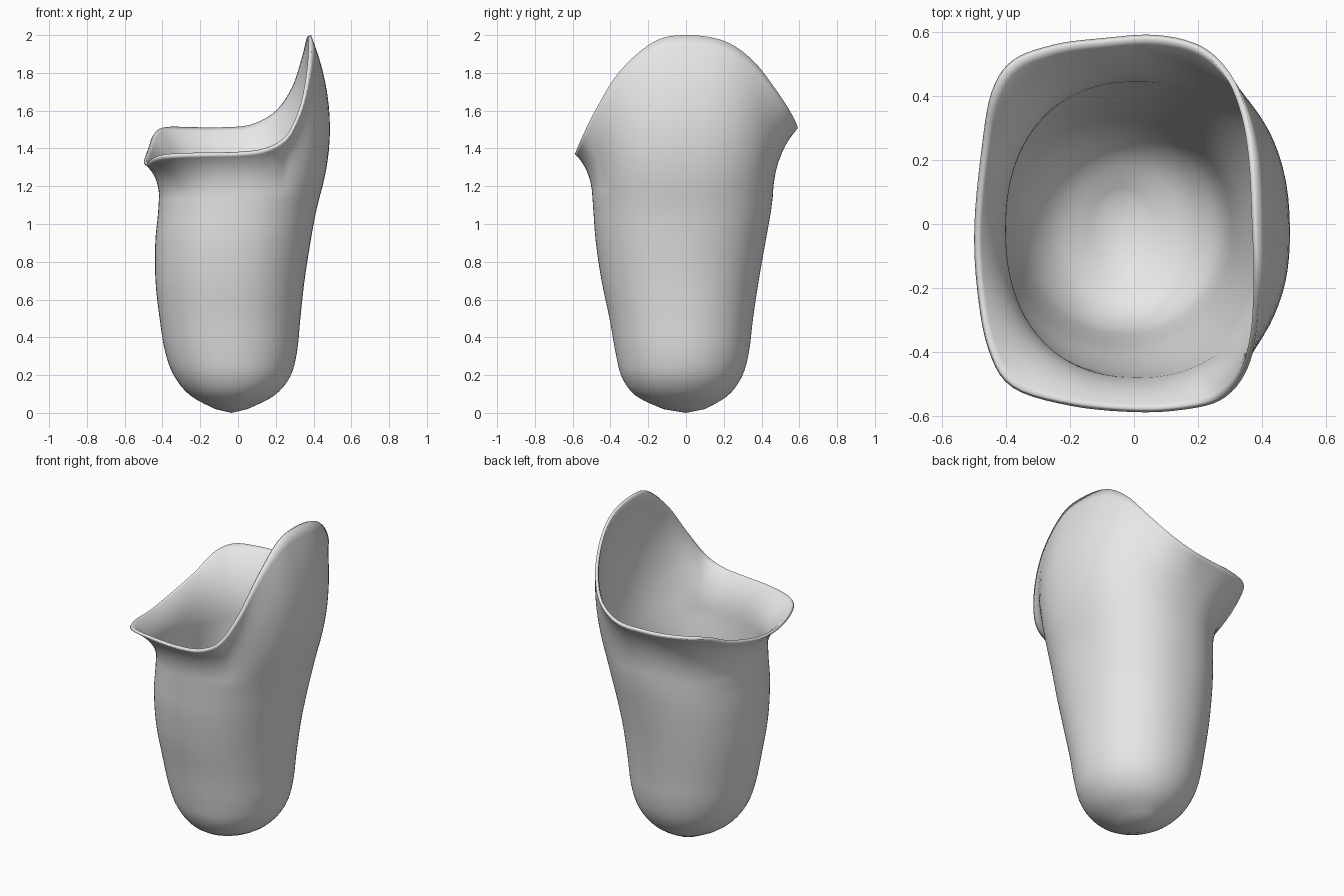
import bpy
import bmesh
import math
from mathutils import Vector

cube = bpy.data.objects.get("Cube")
if cube:
    bpy.data.objects.remove(cube, do_unlink=True)


def smooth_rows(rows, steps, closed):
    """Resample rows of numbers with a Catmull-Rom spline."""
    count = len(rows)
    pick = (lambda i: rows[i % count]) if closed else (lambda i: rows[max(0, min(count - 1, i))])
    result = []
    for i in range(count if closed else count - 1):
        a, b, c, d = (Vector(pick(i + k)) for k in (-1, 0, 1, 2))
        for s in range(steps):
            t = s / steps
            result.append(b + (c - a) * (t / 2)
                          + (a * 2 - b * 5 + c * 4 - d) * (t * t / 2)
                          + (b * 3 - a - c * 3 + d) * (t ** 3 / 2))
    if not closed:
        result.append(Vector(rows[-1]))
    return result


def section_point(section, angle):
    """Point on a slightly squared oval: section is z, left, right, front, back."""
    z, x_min, x_max, y_min, y_max = section
    power = 2.0 + 0.25 * min(1, z)
    c, s = math.cos(angle), math.sin(angle)
    half_x, half_y = (x_max - x_min) / 2, (y_max - y_min) / 2
    radius = (abs(c / half_x) ** power + abs(s / half_y) ** power) ** (-1 / power)
    return Vector(((x_min + x_max) / 2 + radius * c, (y_min + y_max) / 2 + radius * s, z))


# Body sections from the rounded end upward: z, x range, y range
sections = smooth_rows([
    (0.02, -0.12, 0.05, -0.12, 0.1),
    (0.09, -0.25, 0.19, -0.265, 0.22),
    (0.19, -0.335, 0.275, -0.34, 0.295),
    (0.32, -0.385, 0.312, -0.373, 0.333),
    (0.5, -0.415, 0.33, -0.405, 0.355),
    (0.7, -0.437, 0.352, -0.447, 0.385),
    (0.9, -0.438, 0.383, -0.477, 0.42),
    (1.05, -0.424, 0.41, -0.489, 0.447),
    (1.15, -0.418, 0.434, -0.496, 0.46),
], 4, False)

# Brim outline, anticlockwise from the tall side
brim = smooth_rows([
    (0.385, 0.0, 2.0), (0.375, 0.2, 1.97), (0.35, 0.35, 1.87),
    (0.3, 0.47, 1.72), (0.21, 0.555, 1.59), (0.07, 0.59, 1.515),
    (-0.1, 0.58, 1.5), (-0.25, 0.56, 1.5), (-0.38, 0.51, 1.5),
    (-0.445, 0.41, 1.475), (-0.475, 0.24, 1.4), (-0.498, 0.0, 1.335),
    (-0.49, -0.2, 1.315), (-0.455, -0.39, 1.335), (-0.38, -0.51, 1.355),
    (-0.2, -0.567, 1.365), (0.0, -0.587, 1.37), (0.15, -0.58, 1.39),
    (0.27, -0.55, 1.46), (0.345, -0.47, 1.62), (0.38, -0.35, 1.81),
    (0.39, -0.17, 1.965),
], 5, True)
angles = [math.atan2(p.y, p.x) for p in brim]

# Rings up the body, then a curved flare from the body to the brim
rings = [[section_point(sec, a) for a in angles] for sec in sections]
FLARE_STEPS = 14
for step in range(1, FLARE_STEPS + 1):
    t = step / FLARE_STEPS
    ring = []
    for base, end in zip(rings[len(sections) - 1], brim):
        tall = max(0.0, min(1.0, (end.z - 1.5) / 0.5))
        bulge = 1.015 + 0.275 * tall
        rise = 0.62 - 0.12 * tall
        middle = Vector((base.x * bulge, base.y * bulge, base.z + (end.z - base.z) * rise))
        ring.append(base * (1 - t) ** 2 + middle * (2 * t * (1 - t)) + end * t * t)
    rings.append(ring)

# Skin the rings and close the bottom to a soft tip
bm = bmesh.new()
loops = [[bm.verts.new(p) for p in ring] for ring in rings]
tip = bm.verts.new((-0.035, 0.0, 0.0))
n = len(brim)
for i in range(n):
    j = (i + 1) % n
    bm.faces.new((tip, loops[0][j], loops[0][i]))
    for low, high in zip(loops, loops[1:]):
        bm.faces.new((low[i], low[j], high[j], high[i]))
mesh = bpy.data.meshes.new("socket_shell")
bm.to_mesh(mesh)
bm.free()

shell = bpy.data.objects.new("socket_shell", mesh)
bpy.context.collection.objects.link(shell)

# Thin wall, thickened inward
wall = shell.modifiers.new("wall", 'SOLIDIFY')
wall.thickness = 0.018
wall.offset = -1

# Plain grey finish
grey = bpy.data.materials.new("plain_grey")
grey.use_nodes = True
colour = (0.8, 0.8, 0.8, 1.0)
grey.diffuse_color = colour
grey.node_tree.nodes["Principled BSDF"].inputs["Base Color"].default_value = colour
mesh.materials.append(grey)

bpy.context.view_layer.objects.active = shell
shell.select_set(True)
bpy.ops.object.shade_smooth()
